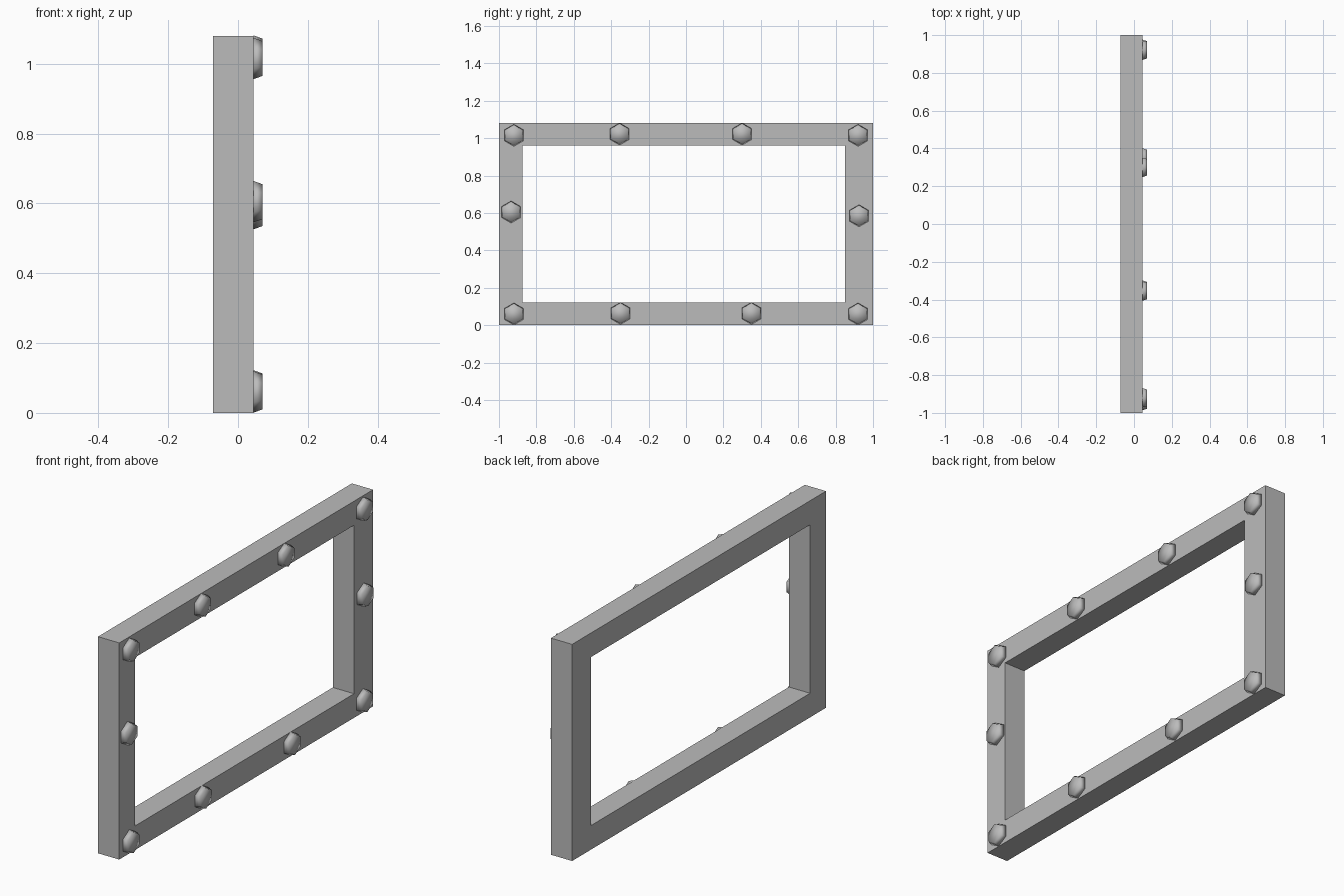
import bpy, bmesh, math
from mathutils import Matrix, Vector

cube = bpy.data.objects.get("Cube")
if cube:
    bpy.data.objects.remove(cube, do_unlink=True)


def make_material(name, colour):
    mat = bpy.data.materials.new(name)
    mat.use_nodes = True
    mat.diffuse_color = colour
    mat.node_tree.nodes["Principled BSDF"].inputs["Base Color"].default_value = colour
    return mat


def add_object(name, bm, mat, smooth=False):
    bmesh.ops.recalc_face_normals(bm, faces=bm.faces[:])
    for face in bm.faces:
        face.smooth = smooth
    mesh = bpy.data.meshes.new(name)
    bm.to_mesh(mesh)
    bm.free()
    mesh.materials.append(mat)
    obj = bpy.data.objects.new(name, mesh)
    bpy.context.collection.objects.link(obj)
    return obj


grey = make_material("light grey", (0.5, 0.5, 0.5, 1))
BACK, FACE, BOLT_TOP = -0.072, 0.045, 0.07


# Frame: outer and inner rectangles joined into a closed ring
def rectangle(bm, x, y0, y1, z0, z1):
    return [bm.verts.new((x, y, z)) for y, z in ((y0, z0), (y1, z0), (y1, z1), (y0, z1))]


bm = bmesh.new()
outer, inner = (-1, 1, 0, 1.08), (-0.875, 0.85, 0.12, 0.96)
loops = [rectangle(bm, BACK, *outer), rectangle(bm, FACE, *outer),
         rectangle(bm, FACE, *inner), rectangle(bm, BACK, *inner)]
for a, b in zip(loops, loops[1:] + loops[:1]):
    for i in range(4):
        j = (i + 1) % 4
        bm.faces.new((a[i], a[j], b[j], b[i]))
add_object("frame", bm, grey)

# Hexagonal bolt heads, tapered and softly shaded, on the +x face
bolts = {
    "top": [(-0.92, 1.015), (-0.355, 1.022), (0.3, 1.022), (0.92, 1.015)],
    "bottom": [(-0.92, 0.06), (-0.35, 0.063), (0.35, 0.063), (0.92, 0.06)],
    "side": [(-0.935, 0.605), (0.925, 0.585)],
}
turn = Matrix.Rotation(math.pi / 2, 4, "Y") @ Matrix.Rotation(math.pi / 2, 4, "Z")
for row, places in bolts.items():
    for n, (y, z) in enumerate(places, 1):
        bm = bmesh.new()
        bmesh.ops.create_cone(bm, cap_ends=True, segments=6, radius1=0.059, radius2=0.05,
                              depth=BOLT_TOP - FACE)
        bmesh.ops.transform(bm, matrix=turn, verts=bm.verts[:])
        bolt = add_object(f"{row}_bolt_{n}", bm, grey, smooth=True)
        bolt.location = Vector(((FACE + BOLT_TOP) / 2, y, z))
